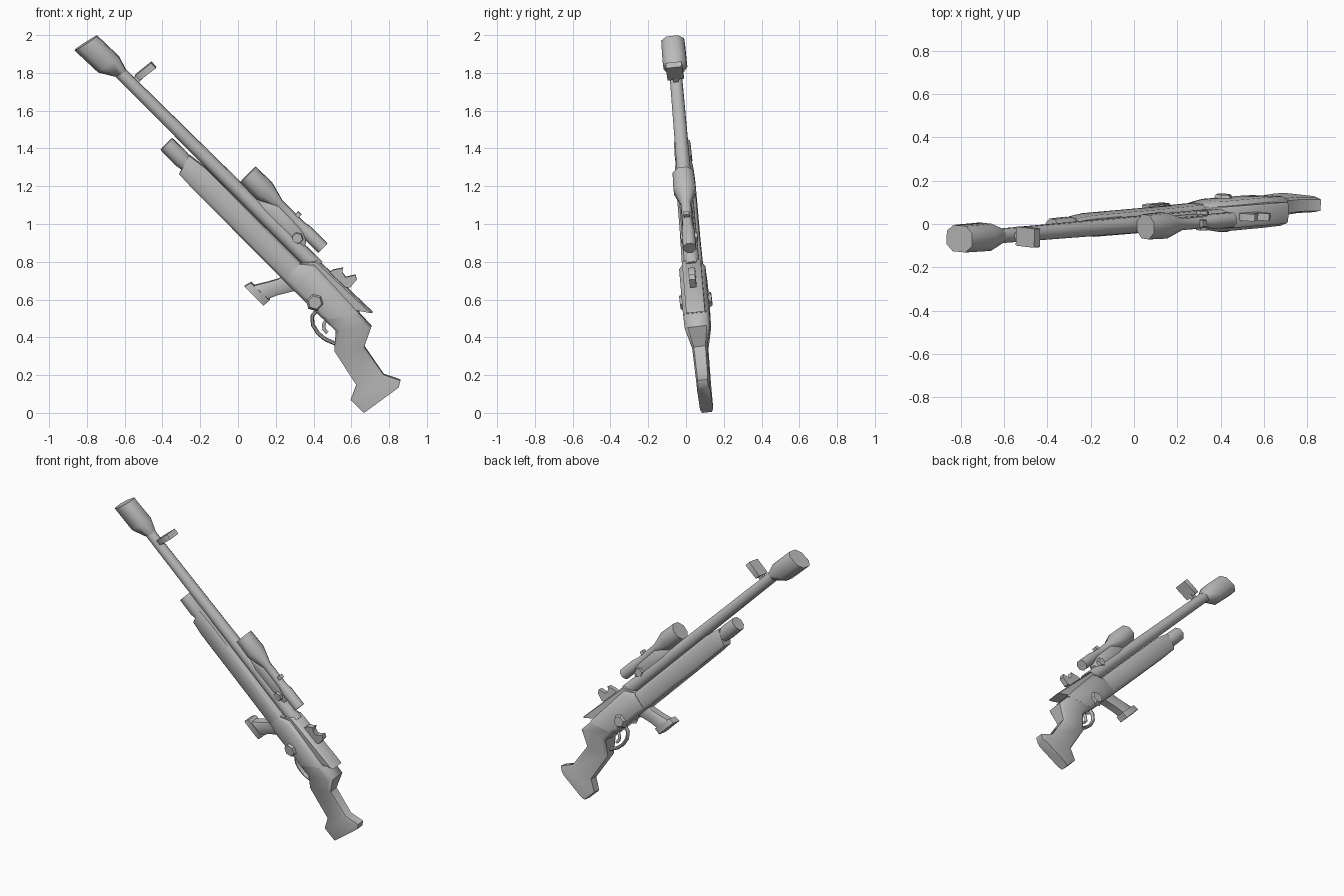
import bpy, bmesh, math
from mathutils import Matrix, Vector

old = bpy.data.objects.get("Cube")
if old:
    bpy.data.objects.remove(old, do_unlink=True)

# Local frame: X runs from muzzle to butt, Y is width, Z is up from the barrel
TILT = Matrix(((0.707, 0.028, 0.707, 0),
               (0.06, 0.993, -0.10, 0.131),
               (-0.707, 0.113, 0.707, 0),
               (0, 0, 0, 1)))
ROUND, BOXY = 0.414, 0.72

grey = bpy.data.materials.new("plain_grey")
grey.use_nodes = True
grey.diffuse_color = (0.5, 0.5, 0.5, 1)
grey.node_tree.nodes["Principled BSDF"].inputs["Base Color"].default_value = (0.5, 0.5, 0.5, 1)
parts = []


def finish(name, bm):
    bmesh.ops.recalc_face_normals(bm, faces=bm.faces)
    bm.transform(TILT)
    mesh = bpy.data.meshes.new(name)
    bm.to_mesh(mesh)
    bm.free()
    mesh.materials.append(grey)
    ob = bpy.data.objects.new(name, mesh)
    bpy.context.collection.objects.link(ob)
    parts.append(ob)


def loft(name, stations, k=BOXY):
    """Eight-sided skin through stations (top x, top z, bottom x, bottom z, half width)."""
    bm = bmesh.new()
    ring = [(1, k), (k, 1), (-k, 1), (-1, k), (-1, -k), (-k, -1), (k, -1), (1, -k)]
    rings = []
    for tx, tz, bx, bz, hw in stations:
        top, bot = Vector((tx, 0, tz)), Vector((bx, 0, bz))
        mid, up = (top + bot) / 2, (top - bot) / 2
        rings.append([bm.verts.new(mid + up * v + Vector((0, hw * w, 0))) for w, v in ring])
    for a, b in zip(rings, rings[1:]):
        for i in range(8):
            j = (i + 1) % 8
            bm.faces.new((a[i], a[j], b[j], b[i]))
    bm.faces.new(rings[0])
    bm.faces.new(rings[-1])
    finish(name, bm)


def tube(name, stations):
    """Turned part from (x, z, radius)."""
    loft(name, [(x, z + r, x, z - r, r) for x, z, r in stations], ROUND)


def block(name, x0, x1, z0, z1, hw, k=0.85):
    loft(name, [(x, z1, x, z0, hw) for x in (x0, x1)], k)


def strip(name, path, r, hw):
    """Bent bar following a path of (x, z)."""
    pts = [Vector(p) for p in path]
    out = []
    for i, p in enumerate(pts):
        d = (pts[min(i + 1, len(pts) - 1)] - pts[max(i - 1, 0)]).normalized()
        n = Vector((-d.y, d.x)) * r
        out.append((*(p + n), *(p - n), hw))
    loft(name, out, ROUND)


def prism(name, outline, hw):
    bm = bmesh.new()
    face = bm.faces.new([bm.verts.new((x, -hw, z)) for x, z in outline])
    new = bmesh.ops.extrude_face_region(bm, geom=[face])["geom"]
    bmesh.ops.translate(bm, vec=(0, 2 * hw, 0),
                        verts=[v for v in new if isinstance(v, bmesh.types.BMVert)])
    finish(name, bm)


def side_knobs(name, x, z, r1, r2, w0, w1):
    """Six-sided knob on each side."""
    for side, label in ((1, "left"), (-1, "right")):
        bm = bmesh.new()
        place = (Matrix.Translation((x, side * (w0 + w1) / 2, z))
                 @ Matrix.Rotation(-side * math.pi / 2, 4, 'X'))
        bmesh.ops.create_cone(bm, cap_ends=True, segments=6, radius1=r1, radius2=r2,
                              depth=w1 - w0, matrix=place)
        finish(label + "_" + name, bm)


# Barrel, muzzle and front sight
tube("barrel", [(-1.75, 0.833, 0.032), (-1.0, 0.836, 0.036), (-0.25, 0.84, 0.041)])
loft("muzzle", [(-1.94, 0.883, -1.97, 0.748, 0.061), (-1.78, 0.887, -1.80, 0.754, 0.063),
                (-1.70, 0.864, -1.72, 0.80, 0.034)], 0.5)
block("front_sight_stem", -1.645, -1.61, 0.85, 0.90, 0.013)
loft("front_sight", [(-1.638, 0.988, -1.65, 0.88, 0.044),
                     (-1.60, 0.987, -1.615, 0.88, 0.044)], 0.95)

# Forestock and its front tube
tube("front_tube", [(-1.275, 0.739, 0.043), (-1.165, 0.739, 0.045), (-1.12, 0.737, 0.036),
                    (-1.0, 0.735, 0.036)])
loft("forestock", [(-1.15, 0.782, -1.115, 0.676, 0.040), (-1.04, 0.797, -1.03, 0.673, 0.050),
                   (-0.6, 0.797, -0.6, 0.671, 0.051), (-0.25, 0.797, -0.25, 0.671, 0.056)])

# Receiver and top cover
loft("receiver", [(-0.33, 0.795, -0.33, 0.673, 0.058), (-0.27, 0.845, -0.25, 0.671, 0.070),
                  (0.08, 0.83, -0.03, 0.675, 0.070)])
loft("top_cover", [(-0.33, 0.80, -0.33, 0.76, 0.046), (-0.275, 0.87, -0.27, 0.79, 0.050),
                   (0.127, 0.88, 0.04, 0.82, 0.050)], 0.8)

# Shoulder stock with grip
loft("stock", [(0.06, 0.825, -0.05, 0.675, 0.070), (0.176, 0.823, 0.056, 0.678, 0.068),
               (0.224, 0.722, 0.127, 0.595, 0.041), (0.40, 0.69, 0.337, 0.55, 0.037),
               (0.486, 0.732, 0.372, 0.472, 0.035), (0.505, 0.70, 0.470, 0.474, 0.035)], 0.75)

# Scope, its adjuster and mount
tube("scope", [(-0.855, 0.930, 0.056), (-0.735, 0.930, 0.059), (-0.63, 0.935, 0.027),
               (-0.47, 0.935, 0.026), (-0.42, 0.935, 0.034), (-0.30, 0.935, 0.034)])
block("scope_adjuster", -0.53, -0.505, 0.94, 0.98, 0.016)
loft("scope_mount", [(-0.72, 0.885, -0.72, 0.84, 0.020), (-0.62, 0.935, -0.66, 0.84, 0.030),
                     (-0.43, 0.93, -0.42, 0.84, 0.030), (-0.38, 0.89, -0.38, 0.84, 0.022)])
side_knobs("mount_knob", -0.434, 0.88, 0.035, 0.028, 0.015, 0.045)

# Bolt knobs and the curled hammer on top
side_knobs("bolt_knob", -0.13, 0.71, 0.052, 0.036, 0.055, 0.085)
prism("hammer", [(-0.18, 0.86), (-0.185, 0.868), (-0.18, 0.892), (-0.15, 0.938), (-0.135, 0.917),
                 (-0.105, 0.912), (-0.078, 0.958), (-0.055, 0.944), (-0.05, 0.89),
                 (-0.08, 0.86)], 0.017)

# Magazine
loft("magazine", [(-0.235, 0.69, -0.345, 0.72, 0.032), (-0.265, 0.64, -0.35, 0.655, 0.032),
                  (-0.295, 0.59, -0.38, 0.60, 0.032), (-0.32, 0.53, -0.42, 0.535, 0.032)], 0.8)
loft("magazine_base", [(-0.305, 0.543, -0.44, 0.538, 0.038),
                       (-0.308, 0.50, -0.45, 0.50, 0.038)], 0.85)

# Trigger and guard
strip("trigger_guard", [(-0.09, 0.69), (-0.085, 0.64), (-0.05, 0.61), (0.0, 0.598),
                        (0.05, 0.602), (0.11, 0.626)], 0.010, 0.014)
strip("trigger", [(-0.02, 0.69), (-0.012, 0.655), (0.008, 0.635), (0.035, 0.634)], 0.009, 0.010)

# Smooth shading with sharp edges kept
bpy.ops.object.select_all(action='DESELECT')
for ob in parts:
    ob.select_set(True)
bpy.context.view_layer.objects.active = parts[0]
bpy.ops.object.shade_smooth_by_angle(angle=math.radians(50))
